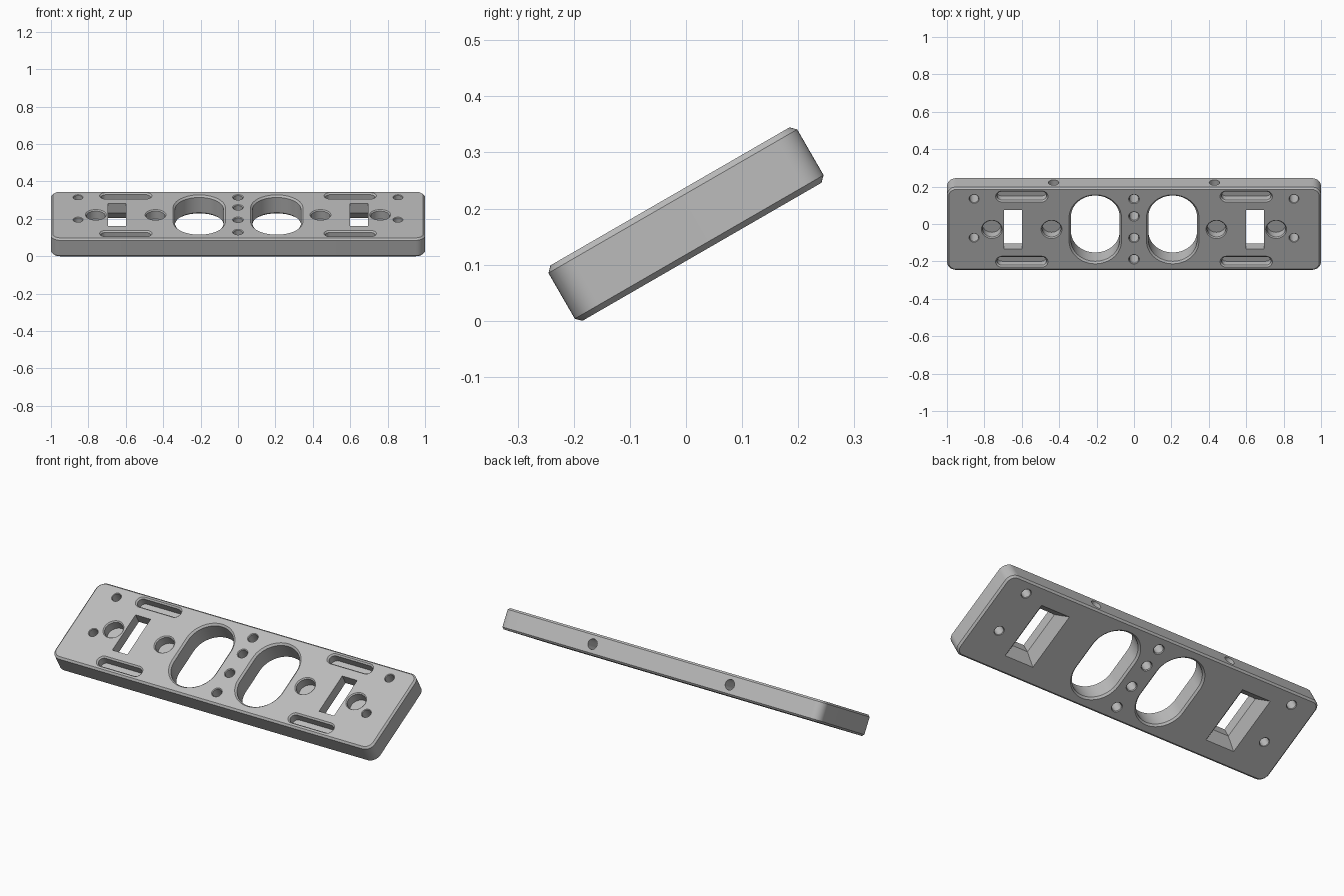
import bpy, bmesh, math
from mathutils import Matrix

cube = bpy.data.objects.get("Cube")
if cube:
    bpy.data.objects.remove(cube, do_unlink=True)

HALF_DEPTH, HALF_THICK, EDGE, TILT = 0.256, 0.057, 0.01, math.radians(30)
TOP, BOTTOM, OUT = HALF_THICK, -HALF_THICK, 0.01


def outline(half_x, half_y, radius, steps):
    """Rectangle outline with rounded corners; a full radius gives a circle or slot."""
    if radius == 0:
        return [(half_x, half_y), (-half_x, half_y), (-half_x, -half_y), (half_x, -half_y)]
    points = []
    for quarter, (sx, sy) in enumerate([(1, 1), (-1, 1), (-1, -1), (1, -1)]):
        for i in range(steps + 1):
            a = (quarter + i / steps) * math.pi / 2
            points.append((sx * (half_x - radius) + radius * math.cos(a),
                           sy * (half_y - radius) + radius * math.sin(a)))
    return points


def loft(bm, x, y, half_x, half_y, radius, levels, steps=10, matrix=Matrix()):
    """Stack outlines grown by an offset at each height and cap the ends."""
    rings = []
    for height, grow in levels:
        r = radius + grow if radius else 0
        pts = outline(half_x + grow, half_y + grow, r, steps)
        rings.append([bm.verts.new(matrix @ Matrix.Translation((x, y, height)) @
                                   Matrix.Translation((px, py, 0)).to_translation())
                      for px, py in pts])
    n = len(rings[0])
    for low, high in zip(rings, rings[1:]):
        for i in range(n):
            j = (i + 1) % n
            bm.faces.new((low[i], low[j], high[j], high[i]))
    bm.faces.new(rings[0][::-1])
    bm.faces.new(rings[-1])


def make_object(name, bm):
    bmesh.ops.remove_doubles(bm, verts=bm.verts, dist=1e-5)
    bmesh.ops.recalc_face_normals(bm, faces=bm.faces)
    mesh = bpy.data.meshes.new(name)
    bm.to_mesh(mesh)
    bm.free()
    obj = bpy.data.objects.new(name, mesh)
    bpy.context.collection.objects.link(obj)
    return obj


def rim(c):
    """Levels for a chamfer at the top face."""
    return [(TOP - c, 0), (TOP, c), (TOP + OUT, c)]


def through(c):
    return [(BOTTOM - OUT, c), (BOTTOM, c), (BOTTOM + c, 0)] + rim(c)


# Plate with rounded corners and chamfered edges
bm = bmesh.new()
loft(bm, 0, 0, 1 - EDGE, HALF_DEPTH - EDGE, 0.04,
     [(BOTTOM, 0), (BOTTOM + EDGE, EDGE), (TOP - EDGE, EDGE), (TOP, 0)])
plate = make_object("mounting_plate", bm)

# Cutters
bm = bmesh.new()
for side in (-1, 1):
    # large oval openings
    loft(bm, side * 0.207, 0, 0.13, 0.203, 0.13, through(0.01), 16)
    # rectangular openings that flare out underneath
    loft(bm, side * 0.647, 0, 0.047, 0.12, 0,
         [(BOTTOM - OUT, 0.05), (BOTTOM + 0.055, 0), (TOP + OUT, 0)])
    # long shallow grooves
    for y in (-0.2, 0.203):
        loft(bm, side * 0.6, y, 0.132, 0.026, 0.026, [(TOP - 0.05, 0)] + rim(0.008))
    # blind round pockets
    for x in (0.441, 0.76):
        loft(bm, side * x, 0, 0.05, 0.05, 0.05, [(TOP - 0.055, 0)] + rim(0.006))
    # outer screw holes
    for y in (-0.052, 0.188):
        loft(bm, side * 0.855, y, 0.024, 0.024, 0.024, through(0.003), 6)
    # holes in the rear edge
    loft(bm, side * 0.43, 0, 0.028, 0.028, 0.028,
         [(-HALF_DEPTH - OUT, 0), (-HALF_DEPTH + 0.1, 0)], 6,
         Matrix.Rotation(math.pi / 2, 4, "X"))
# middle row of screw holes
for y in (-0.185, -0.053, 0.08, 0.187):
    loft(bm, 0, y, 0.025, 0.025, 0.025, through(0.004), 6)
cutter = make_object("hole_cutter", bm)
cutter.hide_render = True

# Cut the holes and keep the finished mesh
cut = plate.modifiers.new("holes", "BOOLEAN")
cut.operation, cut.solver, cut.object = "DIFFERENCE", "EXACT", cutter
bpy.context.view_layer.update()
finished = bpy.data.meshes.new_from_object(
    plate.evaluated_get(bpy.context.evaluated_depsgraph_get()))
plate.modifiers.clear()
plate.data = finished
bpy.data.objects.remove(cutter, do_unlink=True)

# Lean the plate back and rest it on the ground
finished.transform(Matrix.Rotation(TILT, 4, "X"))
lowest = min(v.co.z for v in finished.vertices)
finished.transform(Matrix.Translation((0, 0, -lowest)))

# Grey finish
grey = bpy.data.materials.new("grey_metal")
grey.use_nodes = True
colour = (0.5, 0.5, 0.5, 1)
grey.diffuse_color = colour
grey.node_tree.nodes["Principled BSDF"].inputs["Base Color"].default_value = colour
finished.materials.clear()
finished.materials.append(grey)

bpy.ops.object.select_all(action="DESELECT")
plate.select_set(True)
bpy.context.view_layer.objects.active = plate
bpy.ops.object.shade_smooth_by_angle(angle=math.radians(30))
